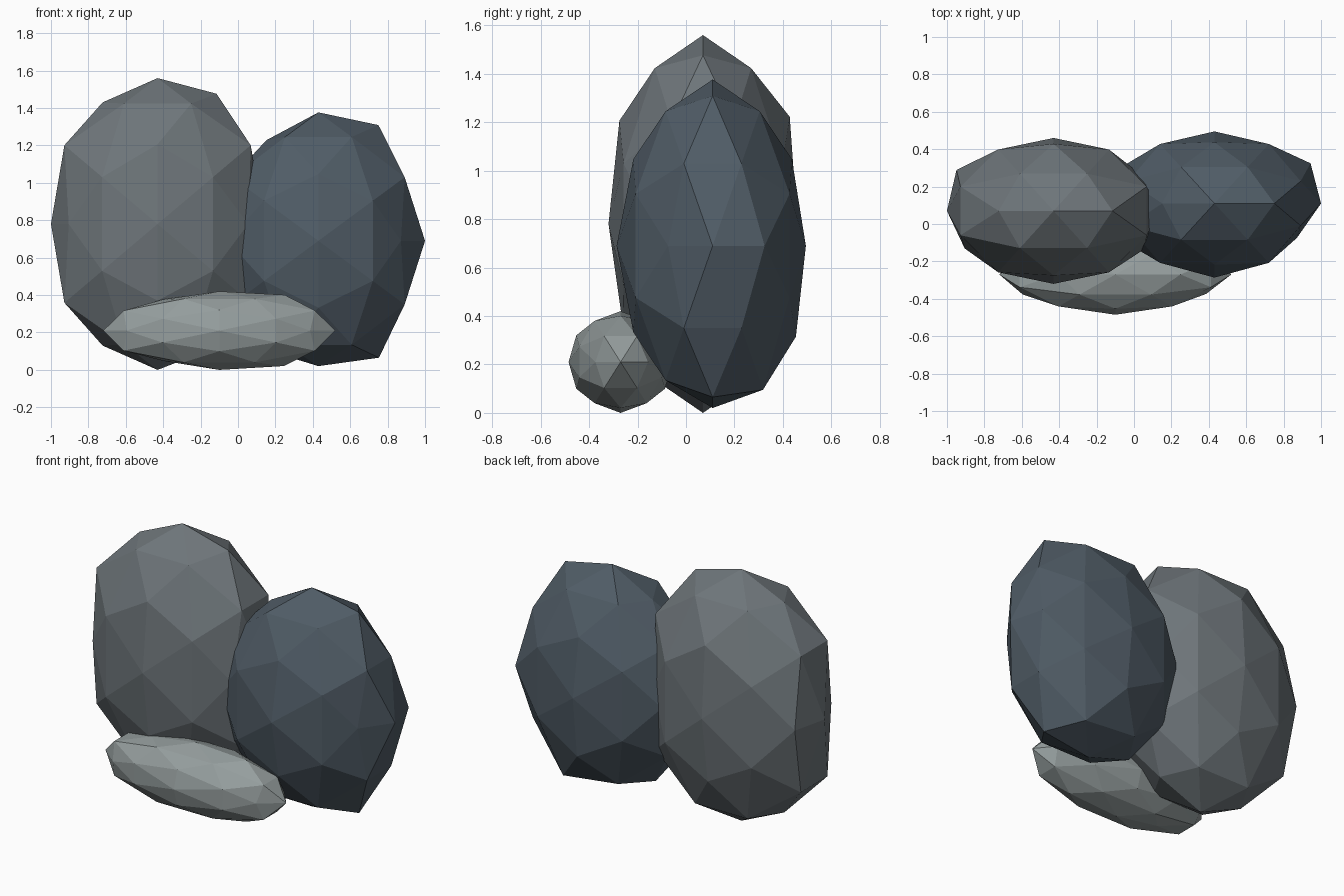
import bpy, math
from mathutils import Vector, Matrix

if "Cube" in bpy.data.objects:
    bpy.data.objects.remove(bpy.data.objects["Cube"])

A, B = 0.5257, 0.8507  # corner coordinates of a unit icosahedron


def rock(name, centre, radii, color, mids, bumps):
    """Faceted boulder: stretched icosphere with a few corners pushed in or out."""
    bpy.ops.mesh.primitive_ico_sphere_add(subdivisions=2, radius=1)
    ob = bpy.context.object
    ob.name = name
    # turn the sphere so an edge midpoint sits on each axis
    ob.data.transform(Matrix.Rotation(-math.atan2(A, B), 4, 'Y'))
    verts = ob.data.vertices
    for v in verts:
        c = sorted(abs(k) for k in v.co)
        if c[0] > 0.2:  # edge midpoints between the axes
            axis = max(range(3), key=lambda k: abs(v.co[k]))
            v.co *= mids[axis]
    for direction, factor in bumps:
        d = Vector(direction).normalized()
        v = max(verts, key=lambda p: p.co.normalized().dot(d))
        v.co *= factor
    for v in verts:
        v.co = Vector([v.co[k] * radii[k] for k in range(3)])
    ob.location = centre
    mat = bpy.data.materials.new(name + "_stone")
    mat.diffuse_color = (*color, 1)
    mat.use_nodes = True
    mat.node_tree.nodes["Principled BSDF"].inputs["Base Color"].default_value = mat.diffuse_color
    ob.data.materials.append(mat)
    return ob


# tall grey boulder on the left
rock("tall_boulder", (-0.43, 0.07, 0.78), (0.57, 0.39, 0.78), (0.156, 0.18, 0.195),
     (1.08, 1.04, 1.02),
     [((-A, 0, B), 0.98), ((A, 0, B), 1.05), ((-A, 0, -B), 0.98),
      ((-B, A, 0), 1.07), ((-B, -A, 0), 0.98), ((B, A, 0), 0.96),
      ((0, B, A), 1.08), ((0, -B, A), 1.04)])

# dark boulder on the right
rock("dark_boulder", (0.43, 0.11, 0.69), (0.57, 0.385, 0.68), (0.08, 0.107, 0.133),
     (1.0, 1.02, 1.01),
     [((A, 0, B), 1.07), ((A, 0, -B), 1.08), ((-A, 0, B), 0.93),
      ((B, A, 0), 1.06), ((B, -A, 0), 0.91), ((0, B, -A), 1.05),
      ((0, -1, 0), 1.03), ((0, 0, 1), 1.01), ((0, 0, -1), 0.985),
      ((0.31, 0.5, -0.81), 1.07)])

# long low stone in front
rock("front_stone", (-0.10, -0.27, 0.21), (0.62, 0.215, 0.21), (0.30, 0.34, 0.34),
     (1.02, 0.98, 1.0),
     [((-A, 0, B), 0.93), ((A, 0, B), 1.07), ((-A, 0, -B), 0.91),
      ((A, 0, -B), 1.06), ((-B, -A, 0), 0.94), ((B, -A, 0), 0.92)])
